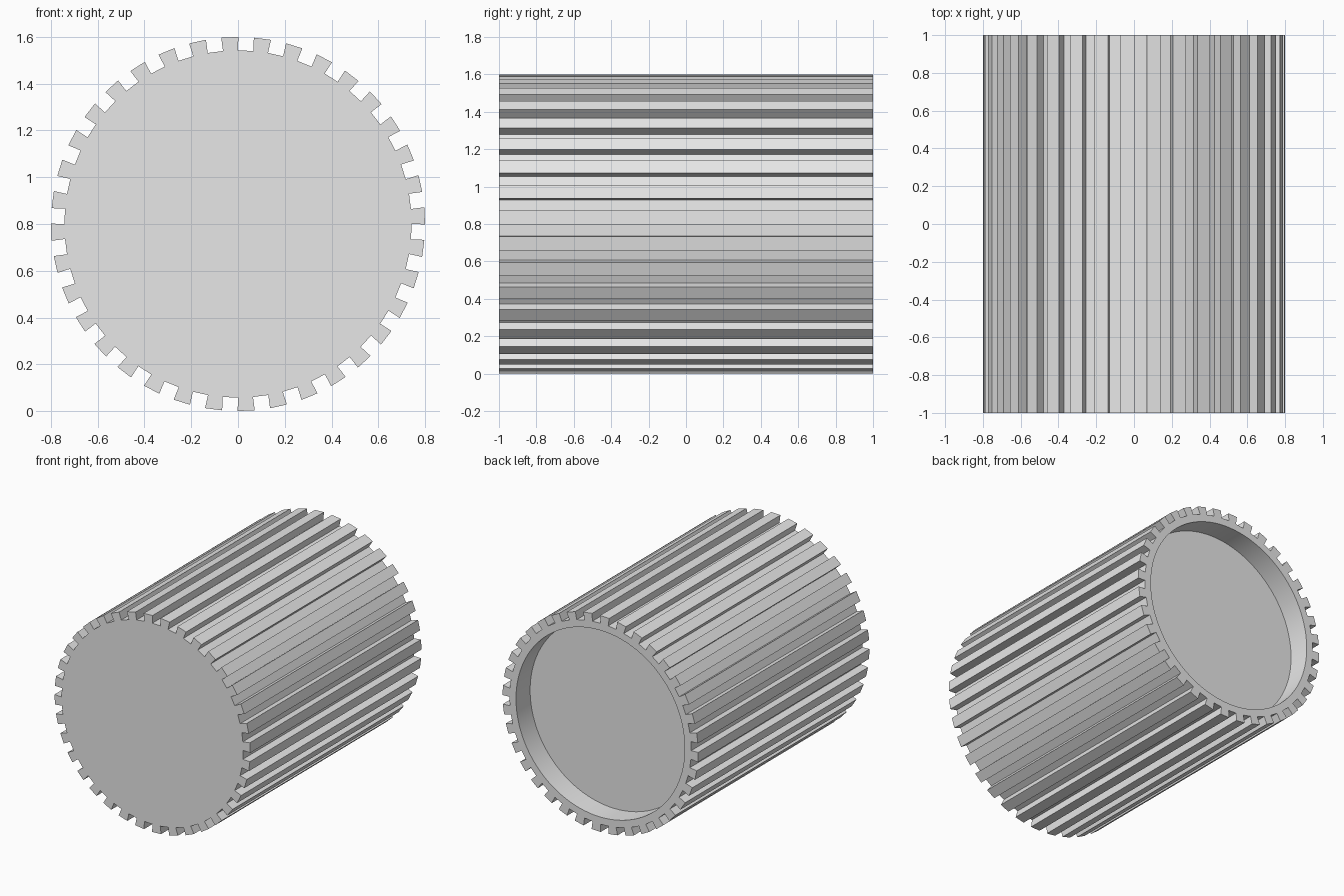
import bpy
import bmesh
from math import cos, sin, sqrt, radians
from mathutils import Vector

TEETH = 36
TIP_R = 0.80       # tooth tip radius
ROOT_R = 0.742     # distance of the flat groove floors from the axis
GROOVE = 0.066     # groove width, parallel sided
HALF_LEN = 1.0
POCKET_R = 0.69
POCKET_DEPTH = 0.165

old = bpy.data.objects.get("Cube")
if old:
    bpy.data.objects.remove(old, do_unlink=True)

# Single grey material
grey = bpy.data.materials.new("plain grey")
grey.use_nodes = True
colour = (0.8, 0.8, 0.8, 1)
grey.diffuse_color = colour
grey.node_tree.nodes["Principled BSDF"].inputs["Base Color"].default_value = colour


def make_object(name, bm):
    bmesh.ops.recalc_face_normals(bm, faces=bm.faces)
    mesh = bpy.data.meshes.new(name)
    bm.to_mesh(mesh)
    bm.free()
    mesh.materials.append(grey)
    obj = bpy.data.objects.new(name, mesh)
    bpy.context.collection.objects.link(obj)
    return obj


def prism(name, points, y0, y1):
    """Extrude an (x, z) outline along y."""
    bm = bmesh.new()
    face = bm.faces.new([bm.verts.new((x, y0, z)) for x, z in points])
    ext = bmesh.ops.extrude_face_region(bm, geom=[face])["geom"]
    verts = [v for v in ext if isinstance(v, bmesh.types.BMVert)]
    bmesh.ops.translate(bm, verts=verts, vec=Vector((0, y1 - y0, 0)))
    return make_object(name, bm)


# Toothed roller: each groove gives four outline points
half = GROOVE / 2
tip = sqrt(TIP_R ** 2 - half ** 2)
outline = []
for i in range(TEETH):
    a = radians((i + 0.75) * 360 / TEETH)
    for r, t in ((tip, -half), (ROOT_R, -half), (ROOT_R, half), (tip, half)):
        outline.append((r * cos(a) - t * sin(a), TIP_R + r * sin(a) + t * cos(a)))
roller = prism("toothed_roller", outline, -HALF_LEN, HALF_LEN)

# Round pocket in the back end
SEG = 96
circle = [(POCKET_R * cos(radians(i * 360 / SEG)), TIP_R + POCKET_R * sin(radians(i * 360 / SEG)))
          for i in range(SEG)]
cutter = prism("pocket_cutter", circle, HALF_LEN - POCKET_DEPTH, HALF_LEN + 0.1)
cutter.hide_render = True

cut = roller.modifiers.new("pocket", 'BOOLEAN')
cut.operation = 'DIFFERENCE'
cut.solver = 'EXACT'
cut.object = cutter
bpy.ops.object.select_all(action='DESELECT')
roller.select_set(True)
bpy.context.view_layer.objects.active = roller
bpy.ops.object.modifier_apply(modifier="pocket")
bpy.data.objects.remove(cutter, do_unlink=True)

# Smooth pocket wall, crisp teeth
bpy.ops.object.shade_smooth_by_angle(angle=radians(30))
